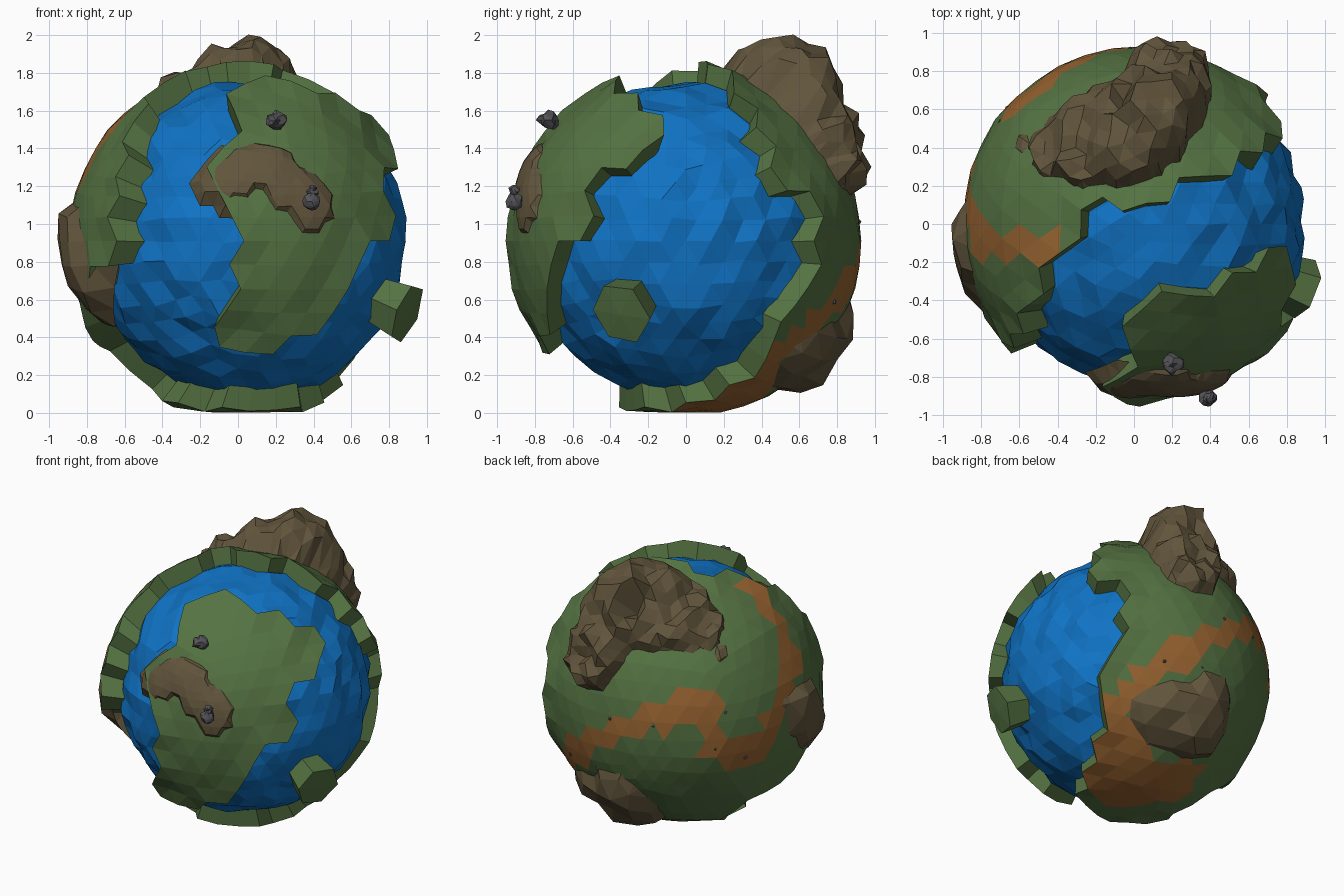
import bpy, bmesh, math, random
from mathutils import Vector, noise

if "Cube" in bpy.data.objects:
    bpy.data.objects.remove(bpy.data.objects["Cube"])

random.seed(4)
CENTER = Vector((0.03, 0, 0.91))
AXIS = Vector((0.4, -0.75, -0.05)).normalized()
U = AXIS.orthogonal().normalized()
V = AXIS.cross(U)


def material(name, rgb):
    m = bpy.data.materials.new(name)
    m.diffuse_color = (*rgb, 1)
    m.use_nodes = True
    m.node_tree.nodes["Principled BSDF"].inputs["Base Color"].default_value = m.diffuse_color
    return m


GREEN = material("grass", (0.09, 0.17, 0.055))
BLUE = material("water", (0.005, 0.17, 0.55))
BROWN = material("rock_brown", (0.12, 0.09, 0.045))
SAND = material("sand", (0.31, 0.125, 0.03))
GREY = material("rock_grey", (0.09, 0.09, 0.10))


def finish(bm, name, *mats):
    bmesh.ops.translate(bm, verts=bm.verts[:], vec=CENTER)
    me = bpy.data.meshes.new(name)
    bm.to_mesh(me)
    bm.free()
    for m in mats:
        me.materials.append(m)
    ob = bpy.data.objects.new(name, me)
    bpy.context.collection.objects.link(ob)
    return ob


def ball(sub, radius=1.0):
    bm = bmesh.new()
    bmesh.ops.create_icosphere(bm, subdivisions=sub, radius=radius)
    return bm


def flat(p):
    """Map a direction to a plane around the ocean's middle."""
    p = Vector(p).normalized()
    a, b = p.dot(U), p.dot(V)
    k = math.acos(max(-1, min(1, p.dot(AXIS)))) / max(math.hypot(a, b), 1e-6)
    return a * k, b * k


def inside(pt, poly):
    x, y = pt
    hit = False
    for (x1, y1), (x2, y2) in zip(poly, poly[1:] + poly[:1]):
        if (y1 > y) != (y2 > y) and x < x1 + (y - y1) * (x2 - x1) / (y2 - y1):
            hit = not hit
    return hit


def near_path(d, path):
    """Angle from direction d to a path, and the path's radius there."""
    best = (9, 1)
    for a, b in zip(path, path[1:]):
        a, b = Vector(a), Vector(b)
        for i in range(13):
            q = a.lerp(b, i / 12)
            r = a.length + (b.length - a.length) * i / 12
            best = min(best, (d.angle(q), r))
    return best


# Shorelines as directions from the planet's middle
ocean = [flat(p) for p in [
    (-.22, .13, .88), (-.42, -.15, .8), (-.58, -.43, .57), (-.68, -.6, .15),
    (-.7, -.6, -.05), (-.83, -.25, -.25), (-.68, .2, -.5), (-.5, .3, -.7),
    (-.37, .1, -.84), (-.42, -.15, -.8), (-.15, -.3, -.87), (.2, -.3, -.85),
    (.35, .08, -.82), (.5, .27, -.72), (.62, .40, -.55), (.6, .62, -.33),
    (.57, .72, -.1), (.6, .70, .2), (.72, .52, .3), (.62, .40, .55),
    (.45, .30, .72), (.2, .20, .85)]]
island = [flat(p) for p in [
    (.1, -.35, .85), (.38, -.32, .77), (.55, -.2, .72), (.77, -.1, .50),
    (.74, -.48, .3), (.76, -.53, .1), (.46, -.75, -.26), (.42, -.71, -.41),
    (.18, -.73, -.53), (-.32, -.67, -.56), (-.08, -.87, -.29), (-.08, -.87, .29),
    (-.2, -.85, .3), (-.12, -.78, .47), (-.02, -.66, .64), (-.06, -.54, .74)]]
sand_path = [(-.4, -.17, .79), (-.6, -.1, .65), (-.83, -.1, .38), (-.9, .15, .14),
             (-.83, .36, -.15), (-.69, .6, -.07), (-.62, .62, .27), (-.32, .84, .14),
             (.08, .9, -.1), (.36, .78, -.32), (.52, .42, -.65)]
sand_floor = [(.4, .33, -.75), (.15, .05, -.9), (-.1, .3, -.87)]

# Water: rippled low-poly ball
bm = ball(4)
for v in bm.verts:
    d = v.co.copy()
    v.co = d * (0.838 + random.uniform(-.02, .02)) + noise.noise_vector(d * 11) * .02
    v.co.x += .018
finish(bm, "ocean", BLUE)

# Land: plates cut from the ball, raised at the rims, walls dropped into the water
bm = ball(4)
pillar = min(bm.verts, key=lambda v: v.co.angle(Vector((.86, -.30, -.36))))
pillar_verts = {v for f in pillar.link_faces for v in f.verts}
pillar_dir = pillar.co.copy()
wet = {}
for f in bm.faces:
    p = flat(f.calc_center_median())
    wet[f] = inside(p, ocean) and not inside(p, island)
# even out single-triangle teeth along the shore
for _ in range(2):
    for f in bm.faces:
        other = [wet[g] for e in f.edges for g in e.link_faces if g is not f]
        wet[f] = sum(other) >= 2
sand_zone = [f for f in bm.faces if near_path(f.calc_center_median(), sand_path)[0] < .105
             or near_path(f.calc_center_median(), sand_floor)[0] < .24]
for f in sand_zone:
    f.material_index = 1
bmesh.ops.delete(bm, geom=[f for f in bm.faces if wet[f] and pillar not in f.verts],
                 context='FACES')
rim = [e for e in bm.edges if e.is_boundary]
rim_verts = {v for e in rim for v in e.verts}
for v in bm.verts:
    d = v.co.copy()
    if v in pillar_verts:
        v.co = (d + (d - pillar_dir) * .15 + Vector((0, .03, 0))) * 1.03
        continue
    r = .955 if v in rim_verts else .928
    v.co = d * (r + .012 * noise.noise(d * 4))
    v.co.z = max(v.co.z, -.908)
wall = bmesh.ops.extrude_edge_only(bm, edges=rim)["geom"]
for g in wall:
    if isinstance(g, bmesh.types.BMVert):
        d = g.co.normalized()
        outer = AXIS.angle(d) > 1.0 and d.angle(pillar_dir) > .3 and d.z < .7
        g.co = d * .79 + (AXIS - d * d.dot(AXIS)).normalized() * (.07 if outer else 0)
    elif isinstance(g, bmesh.types.BMFace):
        g.material_index = 0
bmesh.ops.recalc_face_normals(bm, faces=bm.faces[:])
finish(bm, "land", GREEN, SAND)


# Brown rock masses: path point length gives the peak radius
def rocks(name, path, width, rough, sub=5, power=.5):
    bm = ball(sub)
    info = {v: near_path(v.co, path) for v in bm.verts if v.co.angle(Vector(path[0])) < 1.5}
    drop = [f for f in bm.faces
            if not any(v in info and info[v][0] < width for v in f.verts)]
    for v, (a, top) in info.items():
        d = v.co.copy()
        w = max(0, 1 - (a / width) ** 2) ** power
        v.co = d * (.88 + (top - .88) * w)
        if w > 0:
            v.co += d * rough * w * noise.noise(d * 9) * 1.3
            v.co += noise.noise_vector(d * 16) * rough * .45
    bmesh.ops.delete(bm, geom=drop, context='FACES')
    finish(bm, name, BROWN)


rocks("top_mountain", [(-.43, .48, .75), (-.14, .66, .82), (-.29, .43, .88),
                       (-.04, .52, 1.05), (.10, .74, 1.02), (.17, .83, .76),
                       (.18, .92, .50)], .235, .07, power=.4)
rocks("left_mountain", [(-.99, -.08, .04), (-.91, -.33, -.2)], .245, .03, 4)
rocks("lower_mountain", [(.30, .66, -.68), (-.02, .85, -.58), (-.04, .73, -.74)], .25, .03, 4)
rocks("island_rock", [(-.09, -.89, .33), (.0, -.865, .40), (.15, -.865, .40),
                      (.37, -.87, .19)], .165, .006, power=.2)
rocks("small_rock", [(-.62, .40, .58), (-.63, .44, .56)], .085, .008)


# Grey boulders
def boulder(name, pos, size, stretch):
    bm = ball(2, size)
    for v in bm.verts:
        v.co *= random.uniform(.75, 1.2)
        v.co.z *= stretch
        v.co += Vector(pos)
    finish(bm, name, GREY)


boulder("boulder_top", (.17, -.73, .64), .055, .9)
boulder("boulder_front", (.36, -.91, .21), .045, 1.2)
boulder("boulder_front_cap", (.365, -.91, .265), .03, 1)

# Pebbles on the sand
for i, p in enumerate([(-.35, .83, .1), (-.72, .53, .18), (-.69, .6, -.07),
                       (-.78, .4, -.17), (.36, .78, -.32), (.1, .85, -.3), (-.05, .9, .1)]):
    boulder("pebble_%d" % i, Vector(p).normalized() * .92, .013, 1)
